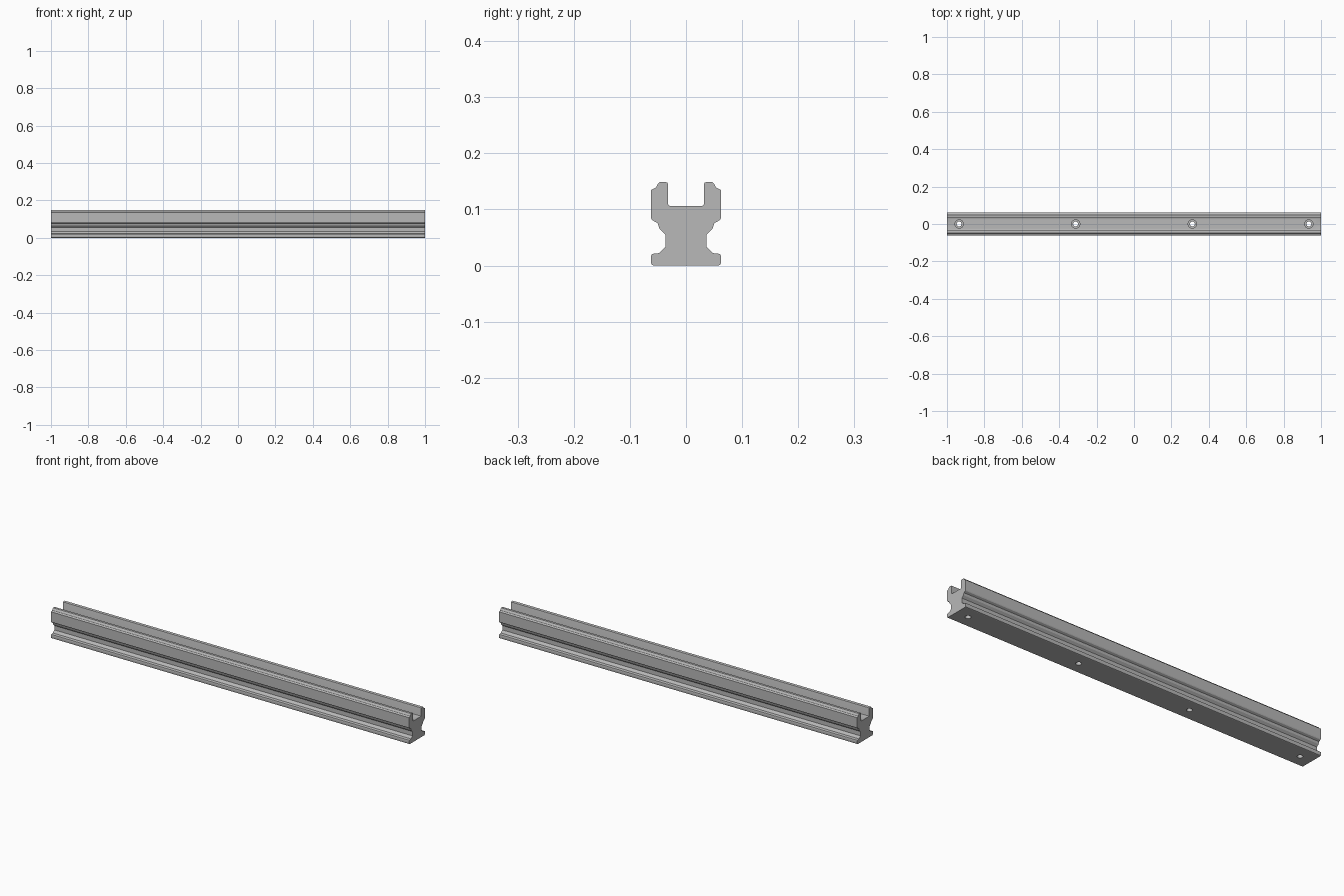
import bpy, bmesh, math
from mathutils import Vector, Matrix

cube = bpy.data.objects.get("Cube")
if cube:
    bpy.data.objects.remove(cube, do_unlink=True)

HALF_LENGTH = 1.0
HOLE_X = (-0.935, -0.312, 0.312, 0.935)

# Brushed steel
steel = bpy.data.materials.new("steel_grey")
steel.use_nodes = True
grey = (0.48, 0.48, 0.48, 1)
steel.diffuse_color = grey
steel.node_tree.nodes["Principled BSDF"].inputs["Base Color"].default_value = grey


def make_object(name, bm):
    bmesh.ops.recalc_face_normals(bm, faces=bm.faces)
    mesh = bpy.data.meshes.new(name)
    bm.to_mesh(mesh)
    bm.free()
    mesh.materials.append(steel)
    obj = bpy.data.objects.new(name, mesh)
    bpy.context.collection.objects.link(obj)
    return obj


# Rail cross-section, one half from the base up to the channel floor
half = [
    (0.058, 0), (0.0612, 0.0015), (0.0625, 0.005),
    (0.0625, 0.016), (0.0612, 0.0198), (0.057, 0.0215),
    (0.048, 0.022), (0.0365, 0.033), (0.0365, 0.055),
    (0.047, 0.065), (0.0505, 0.0755), (0.0605, 0.081), (0.0625, 0.085),
    (0.0625, 0.1345), (0.0535, 0.139), (0.050, 0.146), (0.047, 0.1485),
    (0.036, 0.1485), (0.033, 0.1475), (0.032, 0.145),
    (0.032, 0.110), (0.031, 0.107), (0.028, 0.106),
]
section = half + [(-y, z) for y, z in reversed(half)]

# Extruded rail body
bm = bmesh.new()
end = bm.faces.new([bm.verts.new((-HALF_LENGTH, y, z)) for y, z in section])
sweep = bmesh.ops.extrude_face_region(bm, geom=[end], use_keep_orig=True)
moved = [v for v in sweep["geom"] if isinstance(v, bmesh.types.BMVert)]
bmesh.ops.translate(bm, verts=moved, vec=(2 * HALF_LENGTH, 0, 0))
rail = make_object("rail", bm)

# Counterbored screw holes: a stepped lathe profile for each cutter
step = [(0, -0.02), (0.013, -0.02), (0.013, 0.055),
        (0.0225, 0.055), (0.0225, 0.2), (0, 0.2)]
bm = bmesh.new()
for x in HOLE_X:
    verts = [bm.verts.new((x + r, 0, z)) for r, z in step]
    edges = [bm.edges.new(pair) for pair in zip(verts, verts[1:])]
    bmesh.ops.spin(bm, geom=verts + edges, cent=(x, 0, 0), axis=(0, 0, 1),
                   angle=math.tau, steps=32, use_merge=True)
bmesh.ops.remove_doubles(bm, verts=bm.verts, dist=1e-5)
cutter = make_object("screw_hole_cutter", bm)
cutter.hide_render = True

# Cut the holes, then drop the helper
cut = rail.modifiers.new("screw_holes", "BOOLEAN")
cut.operation = "DIFFERENCE"
cut.solver = "EXACT"
cut.object = cutter
bpy.ops.object.select_all(action="DESELECT")
rail.select_set(True)
bpy.context.view_layer.objects.active = rail
bpy.ops.object.modifier_apply(modifier=cut.name)
bpy.data.objects.remove(cutter, do_unlink=True)
bpy.ops.object.shade_smooth_by_angle(angle=math.radians(25))
